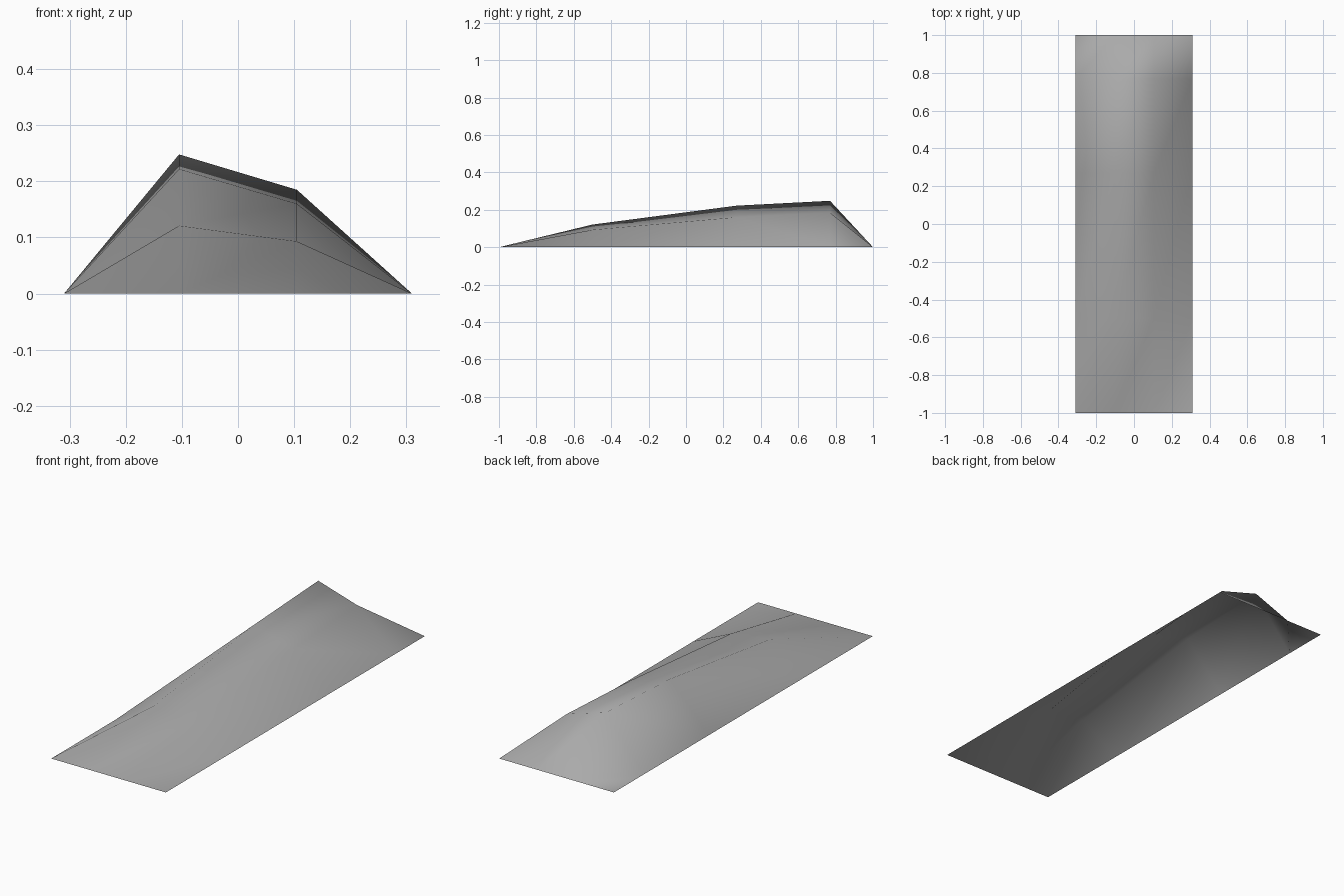
import bpy
import bmesh

# Remove the default cube
cube = bpy.data.objects.get("Cube")
if cube:
    bpy.data.objects.remove(cube, do_unlink=True)

# Plain grey surface
grey = bpy.data.materials.new("mid_grey")
grey.use_nodes = True
colour = (0.4, 0.4, 0.4, 1.0)
grey.diffuse_color = colour
grey.node_tree.nodes["Principled BSDF"].inputs["Base Color"].default_value = colour

# Cross-section columns, and rows of (y, right crest height, left crest height)
columns = (-0.31, -0.105, 0.105, 0.31)
rows = (
    (-1.0, 0.0, 0.0),
    (-0.5, 0.121, 0.093),
    (0.27, 0.222, 0.16),
    (0.77, 0.248, 0.185),
    (1.0, 0.0, 0.0),
)

# Open sheet rising to two crests, its rim lying on the ground
bm = bmesh.new()
grid = [[bm.verts.new((x, y, z)) for x, z in zip(columns, (0, right, left, 0))]
        for y, right, left in rows]

# Every cell is split along the same diagonal
for front, back in zip(grid, grid[1:]):
    for i in range(len(columns) - 1):
        bm.faces.new((front[i], front[i + 1], back[i + 1]))
        bm.faces.new((front[i], back[i + 1], back[i]))
for face in bm.faces:
    face.smooth = True

mesh = bpy.data.meshes.new("ridge_sheet")
bm.to_mesh(mesh)
bm.free()
mesh.materials.append(grey)
sheet = bpy.data.objects.new("ridge_sheet", mesh)
bpy.context.scene.collection.objects.link(sheet)
